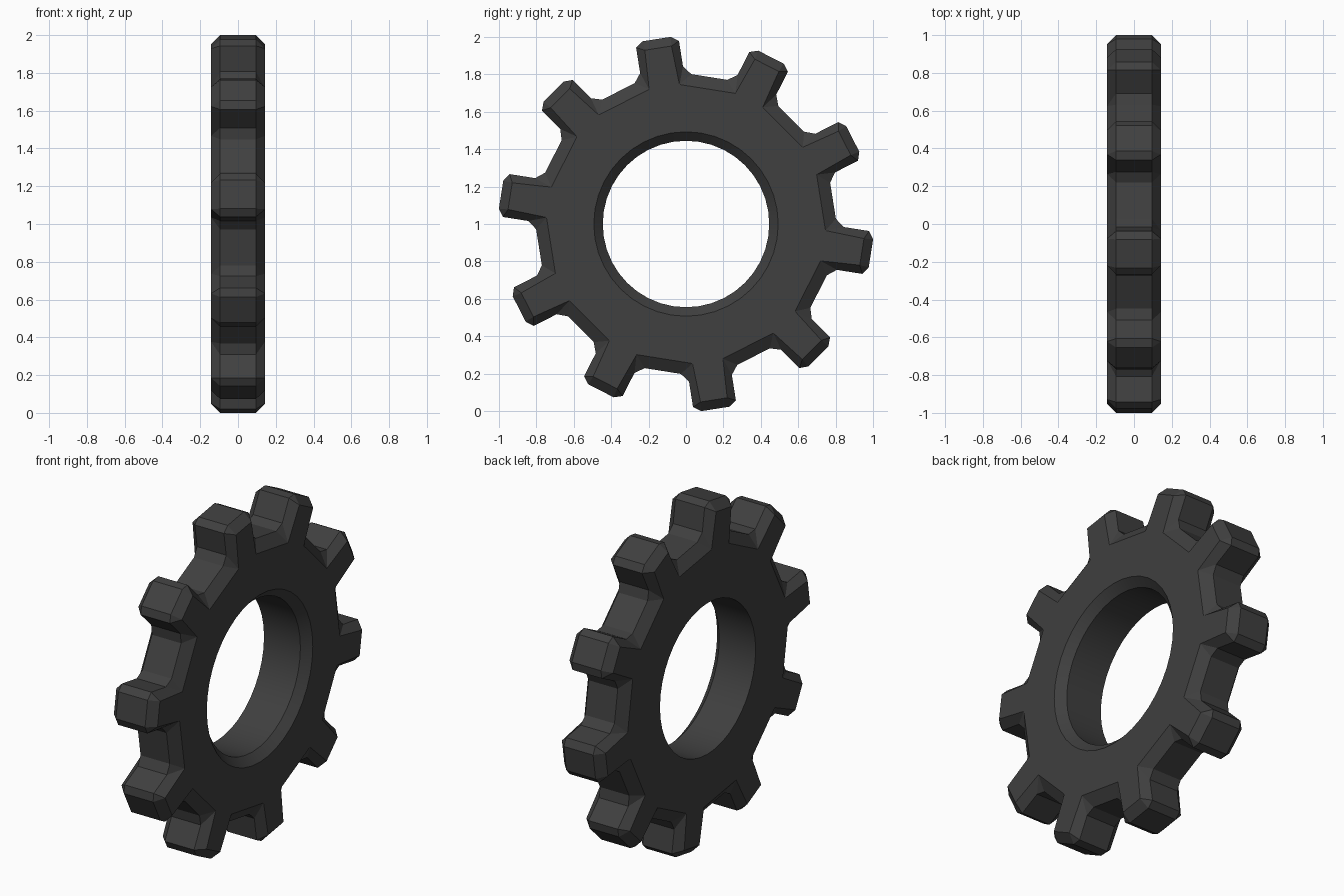
import bpy, bmesh, math

if "Cube" in bpy.data.objects:
    bpy.data.objects.remove(bpy.data.objects["Cube"])

TEETH, PHASE, SEG = 10, math.radians(-9), 40
X_FACE, X_RIM = 0.142, 0.095

# Half tooth outlines as (sideways, radial): full outline and inset side-face outline
RIM = [(-0.153, 0.787), (-0.116, 0.835), (-0.116, 0.973), (-0.076, 1.001)]
FACE = [(-0.082, 0.742), (-0.072, 0.952)]

bm = bmesh.new()


def gear_ring(half, x):
    pts = half + [(-t, r) for t, r in reversed(half)]
    ring = []
    for k in range(TEETH):
        a = PHASE + k * math.tau / TEETH
        c, s = math.cos(a), math.sin(a)
        ring += [bm.verts.new((x, r * c - t * s, 1 + r * s + t * c)) for t, r in pts]
    return ring


def circle_ring(r, x):
    return [bm.verts.new((x, r * math.cos(i * math.tau / SEG), 1 + r * math.sin(i * math.tau / SEG)))
            for i in range(SEG)]


def skin(a, b):
    # Joins two rings; repeated corners collapse to triangles
    n = len(a)
    for i in range(n):
        j = (i + 1) % n
        bm.faces.new(list(dict.fromkeys((a[i], a[j], b[j], b[i]))))


def side_face(outer, inner, nx):
    edges = []
    for ring in (outer, inner):
        for i, v in enumerate(ring):
            edges.append(bm.edges.get((v, ring[i - 1])))
    bmesh.ops.triangle_fill(bm, edges=edges, use_beauty=True, normal=(nx, 0, 0))


# Toothed outside with chamfered edges
rim_l, rim_r = gear_ring(RIM, -X_RIM), gear_ring(RIM, X_RIM)
face_l, face_r = gear_ring(FACE, -X_FACE), gear_ring(FACE, X_FACE)
skin(rim_l, rim_r)
skin([v for v in face_l for _ in range(2)], rim_l)
skin(rim_r, [v for v in face_r for _ in range(2)])

# Centre bore, chamfered on the +x side only
bore_l, bore_r = circle_ring(0.445, -X_FACE), circle_ring(0.445, X_RIM)
lip = circle_ring(0.493, X_FACE)
skin(bore_l, bore_r)
skin(bore_r, lip)

# Flat sides
side_face(face_l, bore_l, -1)
side_face(face_r, lip, 1)
bmesh.ops.recalc_face_normals(bm, faces=bm.faces)

mesh = bpy.data.meshes.new("gear")
bm.to_mesh(mesh)
bm.free()
gear = bpy.data.objects.new("gear", mesh)
bpy.context.collection.objects.link(gear)

# Dark material
mat = bpy.data.materials.new("dark_metal")
mat.diffuse_color = (0.05, 0.05, 0.05, 1)
mat.use_nodes = True
mat.node_tree.nodes["Principled BSDF"].inputs["Base Color"].default_value = mat.diffuse_color
mesh.materials.append(mat)

bpy.context.view_layer.objects.active = gear
gear.select_set(True)
bpy.ops.object.shade_smooth_by_angle(angle=math.radians(15))
